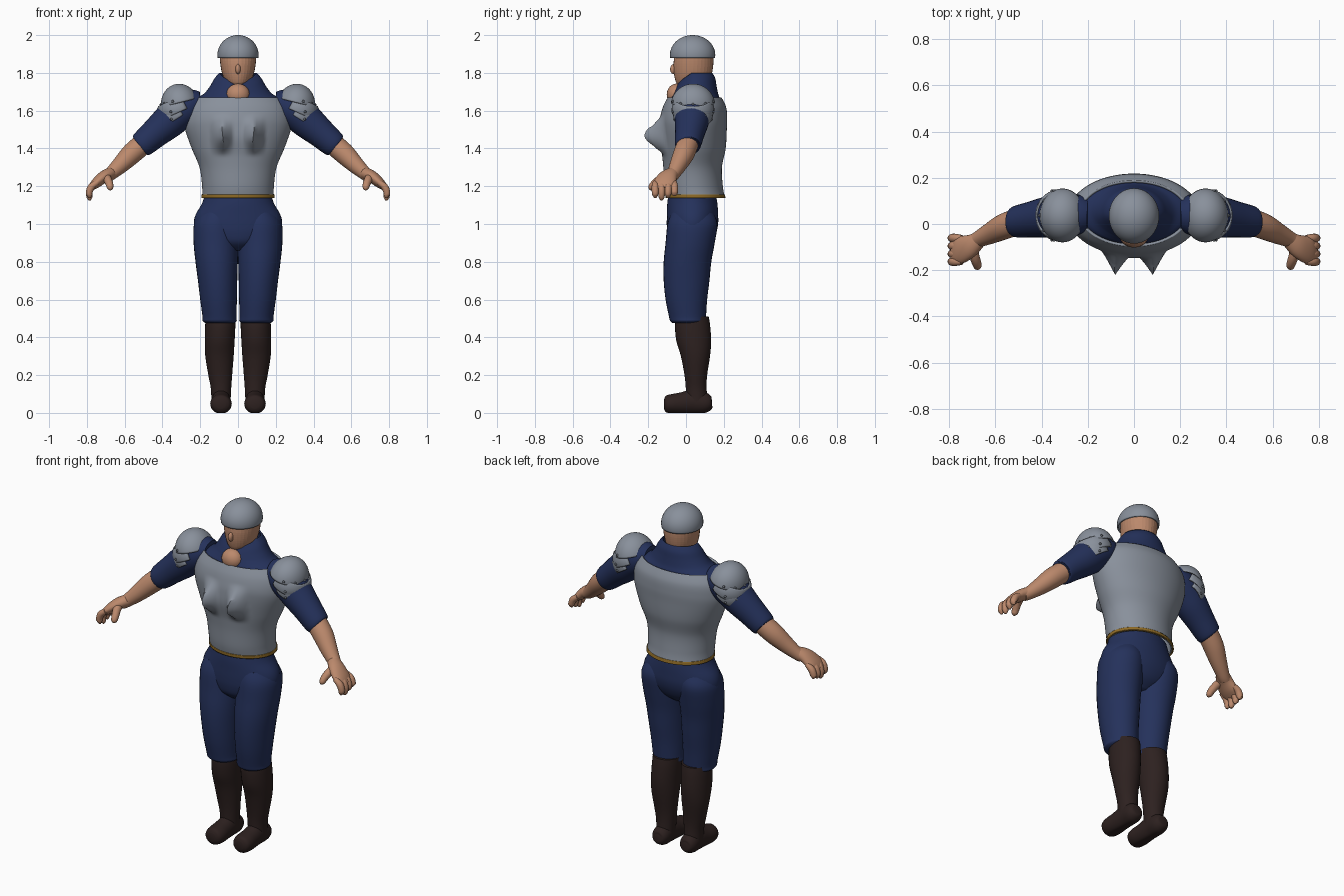
import bpy, bmesh, math
from mathutils import Vector, Matrix

cube = bpy.data.objects.get("Cube")
if cube:
    bpy.data.objects.remove(cube, do_unlink=True)

X, Y, Z = Vector((1, 0, 0)), Vector((0, 1, 0)), Vector((0, 0, 1))


def material(name, rgb, rough=0.6):
    m = bpy.data.materials.new(name)
    m.use_nodes = True
    m.diffuse_color = (*rgb, 1)
    bsdf = m.node_tree.nodes["Principled BSDF"]
    bsdf.inputs["Base Color"].default_value = (*rgb, 1)
    bsdf.inputs["Roughness"].default_value = rough
    return m


steel = material("steel", (0.25, 0.28, 0.33))
dark_steel = material("dark steel", (0.13, 0.145, 0.17))
navy = material("navy cloth", (0.018, 0.031, 0.105))
skin = material("skin", (0.50, 0.25, 0.15))
leather = material("dark leather", (0.026, 0.015, 0.014))
gold = material("gold trim", (0.28, 0.15, 0.02))


def finish(name, bm, mat, mirror=False, thick=0):
    bmesh.ops.recalc_face_normals(bm, faces=bm.faces)
    me = bpy.data.meshes.new(name)
    bm.to_mesh(me)
    bm.free()
    me.materials.append(mat)
    ob = bpy.data.objects.new(name, me)
    bpy.context.collection.objects.link(ob)
    for o in bpy.context.view_layer.objects:
        o.select_set(o == ob)
    bpy.context.view_layer.objects.active = ob
    bpy.ops.object.shade_smooth_by_angle(angle=math.radians(50))
    if thick:
        mod = ob.modifiers.new("thickness", "SOLIDIFY")
        mod.thickness, mod.offset = thick, -1
    if mirror:
        mod = ob.modifiers.new("mirror", "MIRROR")
        mod.use_mirror_merge = False
    return ob


def smooth_rings(rings, k):
    """Catmull-Rom interpolation of ring centres and radii."""
    p = [rings[0]] + list(rings) + [rings[-1]]
    out = []
    for i in range(1, len(p) - 2):
        for s in range(k):
            t = s / k
            out.append([0.5 * (2 * b + (c - a) * t + (2*a - 5*b + 4*c - d) * t*t
                               + (3*b - a - 3*c + d) * t**3)
                        for a, b, c, d in zip(p[i-1], p[i], p[i+1], p[i+2])])
    return out + [list(rings[-1])]


def loft(name, rings, mat, ref=X, axis=Z, caps=True, n=32, k=4, warp=None, **kw):
    """Rings are (x, y, z, radius along ref, radius across it)."""
    rings = smooth_rings(rings, k)
    bm = bmesh.new()
    rows = []
    for i, (x, y, z, ra, rb) in enumerate(rings):
        nxt, prv = rings[min(i + 1, len(rings) - 1)], rings[max(i - 1, 0)]
        t = axis or (Vector(nxt[:3]) - Vector(prv[:3])).normalized()
        a = (ref - t * t.dot(ref)).normalized()
        b = t.cross(a)
        row = []
        for j in range(n):
            ang = 2 * math.pi * j / n
            co = Vector((x, y, z)) + a * ra * math.cos(ang) + b * rb * math.sin(ang)
            row.append(bm.verts.new(warp(co) if warp else co))
        rows.append(row)
    for r, s in zip(rows, rows[1:]):
        for j in range(n):
            bm.faces.new((r[j], r[(j + 1) % n], s[(j + 1) % n], s[j]))
    if caps:
        bm.faces.new(rows[0])
        bm.faces.new(rows[-1])
    return finish(name, bm, mat, **kw)


def limb(name, rings, mat, **kw):
    """Round or oval tube following its own path."""
    full = [r if len(r) == 5 else (*r, r[3]) for r in rings]
    return loft(name, full, mat, ref=Y, axis=None, mirror=True, **kw)


def shell(name, centre, radii, mat, tilt=0, low=-1.1, high=1.1, inner=-1.1, seg=40, **kw):
    """Ellipsoid, optionally trimmed to a band and cut off on its inner side."""
    bm = bmesh.new()
    bmesh.ops.create_uvsphere(bm, u_segments=seg, v_segments=seg, radius=1)
    cut = [f for f in bm.faces if not low < f.calc_center_median().z < high
           or f.calc_center_median().x < inner]
    bmesh.ops.delete(bm, geom=cut, context="FACES")
    bm.transform(Matrix.Translation(centre) @ Matrix.Rotation(math.radians(tilt), 4, "Y")
                 @ Matrix.Diagonal((*radii, 1)))
    return finish(name, bm, mat, **kw)


def body(rows):
    """Rows of (z, half width, front y, back y) turned into rings."""
    return [(0, (f + b) / 2, z, w, (b - f) / 2) for z, w, f, b in rows]


# Head and helmet
loft("head", body([(1.70, .055, -.03, .10), (1.735, .055, -.045, .115), (1.76, .07, -.056, .125),
                   (1.80, .085, -.064, .138), (1.85, .094, -.066, .145), (1.90, .098, -.06, .145)]), skin)
shell("nose", (0, -.066, 1.82), (.014, .018, .026), skin, seg=16)
shell("helmet", (0, .035, 1.895), (.109, .12, .105), steel, low=-.15, thick=.008)

# Neck opening and shirt with a standing collar that dips at the front
shell("bare_neck", (0, -.05, 1.685), (.062, .052, .058), skin, seg=24)


def collar_dip(co):
    if co.z > 1.69:
        co.z -= (co.z - 1.69) * 0.5 * min(1, max(0, (0.03 - co.y) / 0.08))
    return co


loft("shirt_collar", body([(1.52, .25, -.08, .18), (1.62, .255, -.085, .18), (1.66, .23, -.083, .18),
                           (1.69, .18, -.07, .17), (1.73, .148, -.062, .162), (1.77, .125, -.05, .155),
                           (1.80, .10, -.035, .14)]), navy, caps=False, n=48, warp=collar_dip, thick=.008)

# Breastplate with two pointed chest bosses
def bosses(co):
    if co.y < 0:
        across = max(0, 1 - abs(abs(co.x) - .085) / .062)
        up = max(0, 1 - (co.z - 1.46) / .13) if co.z > 1.46 else max(0, 1 - (1.46 - co.z) / .105)
        up = up * up * (3 - 2 * up)
        co.y -= .088 * up * across ** 1.2 + .012 * up * (abs(co.x) < .085)
    return co


plate = [(1.14, .19, -.105, .205), (1.20, .19, -.115, .195), (1.30, .204, -.12, .19),
         (1.40, .245, -.13, .21), (1.50, .28, -.137, .216), (1.56, .285, -.137, .218),
         (1.62, .272, -.122, .212), (1.67, .235, -.097, .188)]
loft("breastplate", body(plate), steel, caps=False, n=144, k=8, warp=bosses, thick=.012)
loft("breastplate_trim", body([(1.138, .194, -.109, .209), (1.156, .193, -.11, .206)]),
     gold, caps=False, n=64, thick=.008)

# Trousers
loft("trouser_seat", body([(.86, .07, -.04, .08), (.90, .16, -.085, .13), (.95, .222, -.099, .158),
                           (1.00, .234, -.102, .17), (1.05, .224, -.101, .17),
                           (1.11, .19, -.099, .166), (1.17, .172, -.09, .155)]), navy, n=48)
loft("trouser_leg", [(.095, .01, .475, .075, .08), (.097, .01, .487, .09, .094), (.098, .008, .51, .09, .098),
                     (.103, .002, .60, .097, .11), (.108, .003, .70, .104, .121),
                     (.113, .008, .80, .112, .126), (.117, .022, .90, .118, .13),
                     (.118, .034, 1.0, .115, .132), (.11, .034, 1.06, .09, .11)], navy, mirror=True)

# Boots
loft("boot_shaft", [(.092, .035, .51, .078, .085), (.094, .035, .46, .08, .093), (.097, .041, .38, .079, .092),
                    (.098, .05, .30, .075, .077), (.094, .052, .20, .063, .06),
                    (.09, .054, .13, .054, .055), (.09, .058, .05, .05, .058)], leather, mirror=True)


def flat_sole(co):
    co.z = max(co.z, 0)
    return co


loft("boot_foot", [(.09, .138, .05, .02, .02), (.09, .13, .05, .038, .038), (.09, .10, .053, .05, .055),
                   (.09, .04, .06, .05, .064), (.09, -.02, .052, .053, .057), (.09, -.07, .048, .057, .052),
                   (.09, -.104, .047, .048, .045), (.09, -.117, .047, .025, .024)],
     leather, axis=None, warp=flat_sole, mirror=True)

# Arms and hands
limb("sleeve", [(.20, .04, 1.63, .07), (.25, .04, 1.625, .09), (.31, .035, 1.595, .097), (.37, .03, 1.54, .09),
                (.44, .02, 1.48, .078), (.505, .01, 1.423, .069), (.518, .009, 1.412, .06)], navy)
limb("forearm", [(.49, .014, 1.435, .056), (.56, -.01, 1.375, .056), (.62, -.04, 1.315, .046),
                 (.675, -.067, 1.265, .035), (.70, -.08, 1.25, .033)], skin)
limb("palm", [(.665, -.064, 1.272, .032, .032), (.71, -.095, 1.25, .05, .032),
              (.755, -.113, 1.213, .06, .026), (.785, -.113, 1.185, .05, .014)], skin)
for i, finger in enumerate(("index_finger", "middle_finger", "ring_finger", "little_finger")):
    y = -.163 + .034 * i
    tip = 1.125 + .012 * abs(i - 1)
    limb(finger, [(.745, y, 1.22, .014), (.775, y, 1.198, .019), (.788, y, 1.168, .018),
                  (.786, y, tip + .015, .015), (.784, y, tip, .005)], skin, n=14)
limb("thumb", [(.70, -.095, 1.255, .022), (.69, -.14, 1.235, .022), (.68, -.17, 1.21, .02),
               (.677, -.185, 1.19, .016), (.677, -.19, 1.18, .005)], skin, n=14)

# Layered shoulder plates with rivets
lames = [("shoulder_cap", (.305, .037, 1.625), (.102, .118, .118), 14, .12, 1.1, -1.1),
         ("shoulder_upper_lame", (.32, .037, 1.605), (.108, .113, .10), 24, -.12, .6, -.45),
         ("shoulder_lower_lame", (.328, .037, 1.58), (.10, .106, .095), 32, -.25, .5, -.35)]
for name, centre, radii, tilt, low, high, inner in lames:
    shell(name, centre, radii, steel, tilt, low, high, inner, mirror=True, thick=.008)
    turn = Matrix.Rotation(math.radians(tilt), 3, "Y")
    rim = low + .16
    for i in range(5):
        ang = math.radians(-70 + 35 * i)
        ring = math.sqrt(1 - rim * rim)
        unit = Vector((ring * math.cos(ang), ring * math.sin(ang), rim))
        spot = Vector(centre) + turn @ Vector([u * r for u, r in zip(unit, radii)])
        shell(f"{name}_rivet_{i + 1}", spot, (.007, .007, .007), dark_steel, seg=8, mirror=True)
